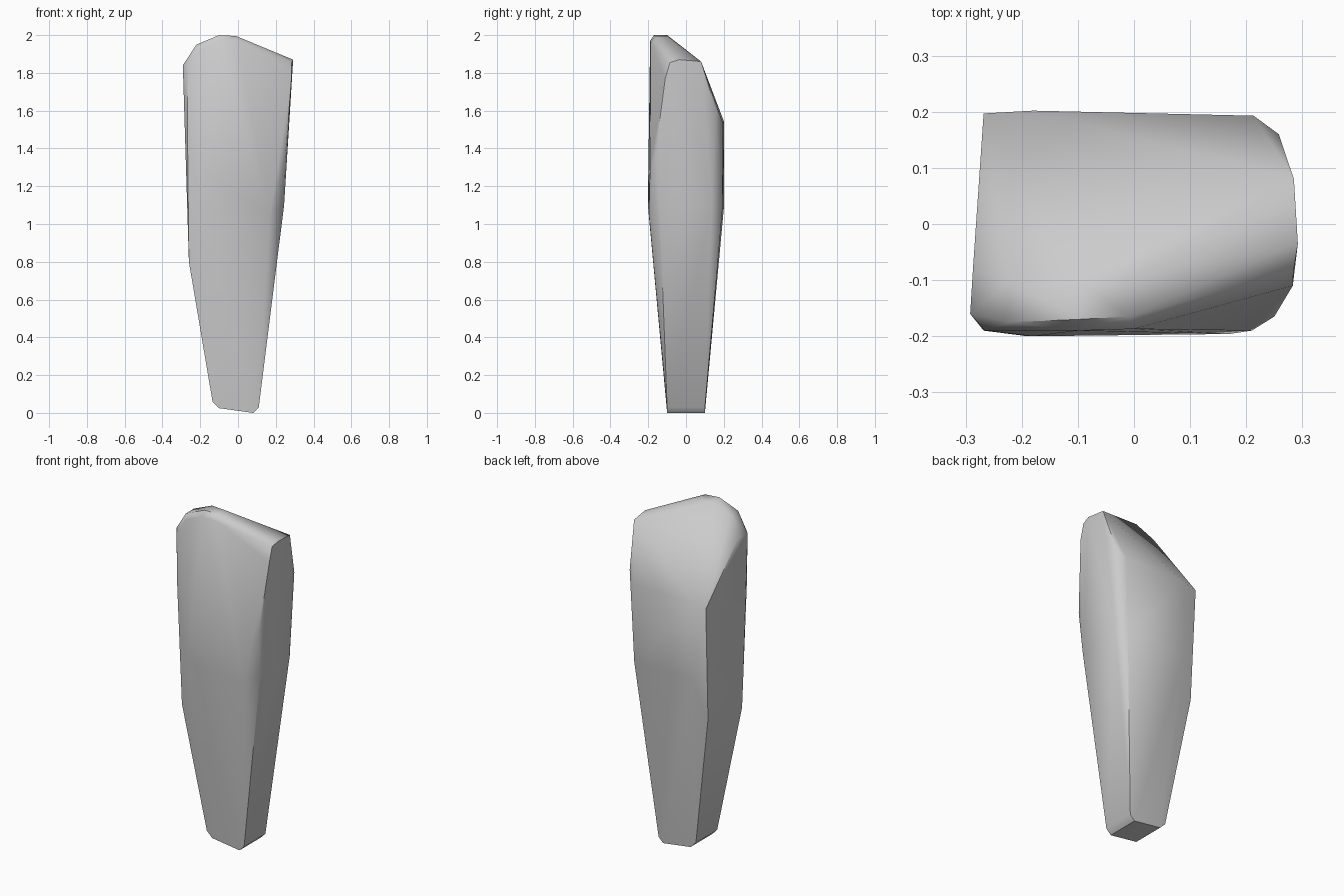
import bpy, bmesh

# Corner rings of the tapered post, from foot to crown
foot = [(x, y, z) for x, z in ((-.135, .06), (-.10, .025), (.08, .0), (.11, .03))
        for y in (-.10, .10)]
waist = [(-.26, -.155, .80), (-.26, .165, .85),
         (-.19, -.20, 1.08), (-.18, .20, 1.08),
         (.17, -.196, 1.05), (.205, .193, 1.08),
         (.244, -.14, 1.10), (.244, .135, 1.10)]
shoulder = [(-.268, .197, 1.52), (-.18, .202, 1.54), (.213, .193, 1.54),
            (.258, .16, 1.60), (.25, -.165, 1.35), (.21, -.19, 1.30),
            (-.268, -.19, 1.55), (-.18, -.20, 1.25)]
crown = [(-.292, -.16, 1.84), (-.287, -.08, 1.84), (-.265, -.19, 1.84),
         (-.22, -.10, 1.95), (-.22, -.175, 1.95), (-.21, -.19, 1.92),
         (-.10, -.10, 2.0), (-.10, -.17, 2.0), (-.10, -.19, 1.97),
         (-.01, -.10, 1.995), (-.01, -.165, 1.995), (.0, -.187, 1.96),
         (.283, -.11, 1.77), (.284, -.085, 1.855), (.292, -.035, 1.87),
         (.285, .08, 1.86)]

# Skin the rings as one faceted solid
bm = bmesh.new()
for p in foot + waist + shoulder + crown:
    bm.verts.new(p)
res = bmesh.ops.convex_hull(bm, input=bm.verts[:])
loose = [v for v in bm.verts if not v.link_faces]
bmesh.ops.delete(bm, geom=loose, context='VERTS')
bmesh.ops.recalc_face_normals(bm, faces=bm.faces[:])
mesh = bpy.data.meshes.new("tapered_post")
bm.to_mesh(mesh)
bm.free()
post = bpy.data.objects.new("tapered_post", mesh)
bpy.context.collection.objects.link(post)

# Soft facets with crisp corners
bpy.context.view_layer.objects.active = post
post.select_set(True)
bpy.ops.object.shade_smooth_by_angle(angle=0.7)
